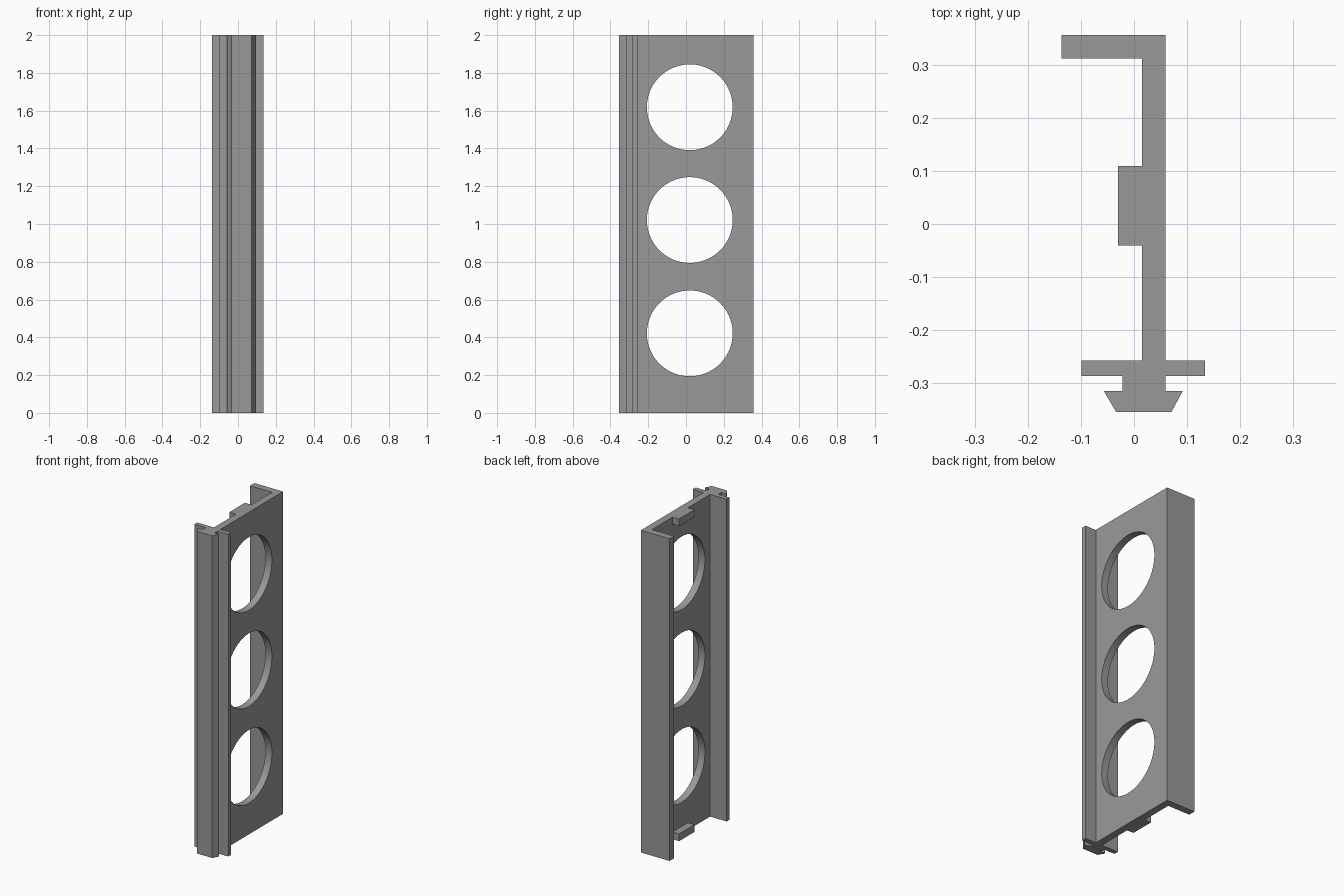
import bpy, bmesh, math

if "Cube" in bpy.data.objects:
    bpy.data.objects.remove(bpy.data.objects["Cube"])

grey = bpy.data.materials.new("mid_grey")
grey.diffuse_color = (0.32, 0.32, 0.32, 1)
grey.use_nodes = True
grey.node_tree.nodes["Principled BSDF"].inputs["Base Color"].default_value = grey.diffuse_color


def extrude(name, outline, z0, z1):
    """Extrude a flat xy outline from z0 to z1."""
    bm = bmesh.new()
    face = bm.faces.new([bm.verts.new((x, y, z0)) for x, y in outline])
    side = bmesh.ops.extrude_face_region(bm, geom=[face])["geom"]
    bmesh.ops.translate(bm, vec=(0, 0, z1 - z0),
                        verts=[g for g in side if isinstance(g, bmesh.types.BMVert)])
    bmesh.ops.recalc_face_normals(bm, faces=bm.faces)
    mesh = bpy.data.meshes.new(name)
    bm.to_mesh(mesh)
    bm.free()
    mesh.materials.append(grey)
    ob = bpy.data.objects.new(name, mesh)
    bpy.context.collection.objects.link(ob)
    return ob


# Extruded panel: web, back flange, front flange, neck and snap-in barb
panel = extrude("rail_panel", [
    (-0.137, 0.357), (-0.137, 0.313), (0.015, 0.313), (0.015, -0.258),
    (-0.099, -0.258), (-0.099, -0.287), (-0.022, -0.287), (-0.022, -0.316),
    (-0.057, -0.316), (-0.034, -0.355), (0.071, -0.355), (0.092, -0.316),
    (0.06, -0.316), (0.06, -0.287), (0.134, -0.287), (0.134, -0.258),
    (0.06, -0.258), (0.06, 0.357)], 0, 2)

# Three round openings through the web
for i, z in enumerate((0.421, 1.021, 1.618)):
    bpy.ops.mesh.primitive_cylinder_add(
        vertices=96, radius=0.227, depth=0.2,
        location=(0.04, 0.02, z), rotation=(0, math.pi / 2, 0))
    cutter = bpy.context.object
    cutter.name = f"hole_cutter_{i + 1}"
    cutter.data.materials.append(grey)
    cut = panel.modifiers.new(f"hole_{i + 1}", "BOOLEAN")
    cut.operation = "DIFFERENCE"
    cut.solver = "EXACT"
    cut.object = cutter
    bpy.context.view_layer.objects.active = panel
    bpy.ops.object.modifier_apply(modifier=cut.name)
    bpy.data.objects.remove(cutter)

# Smooth hole walls, sharp panel edges
bpy.ops.object.select_all(action="DESELECT")
panel.select_set(True)
bpy.context.view_layer.objects.active = panel
bpy.ops.object.shade_smooth_by_angle(angle=math.radians(30))

# Small tabs on the inner side of the web, at both ends
tab = [(-0.03, -0.041), (0.016, -0.041), (0.016, 0.11), (-0.03, 0.11)]
extrude("bottom_tab", tab, 0, 0.045)
extrude("top_tab", tab, 1.955, 2)
